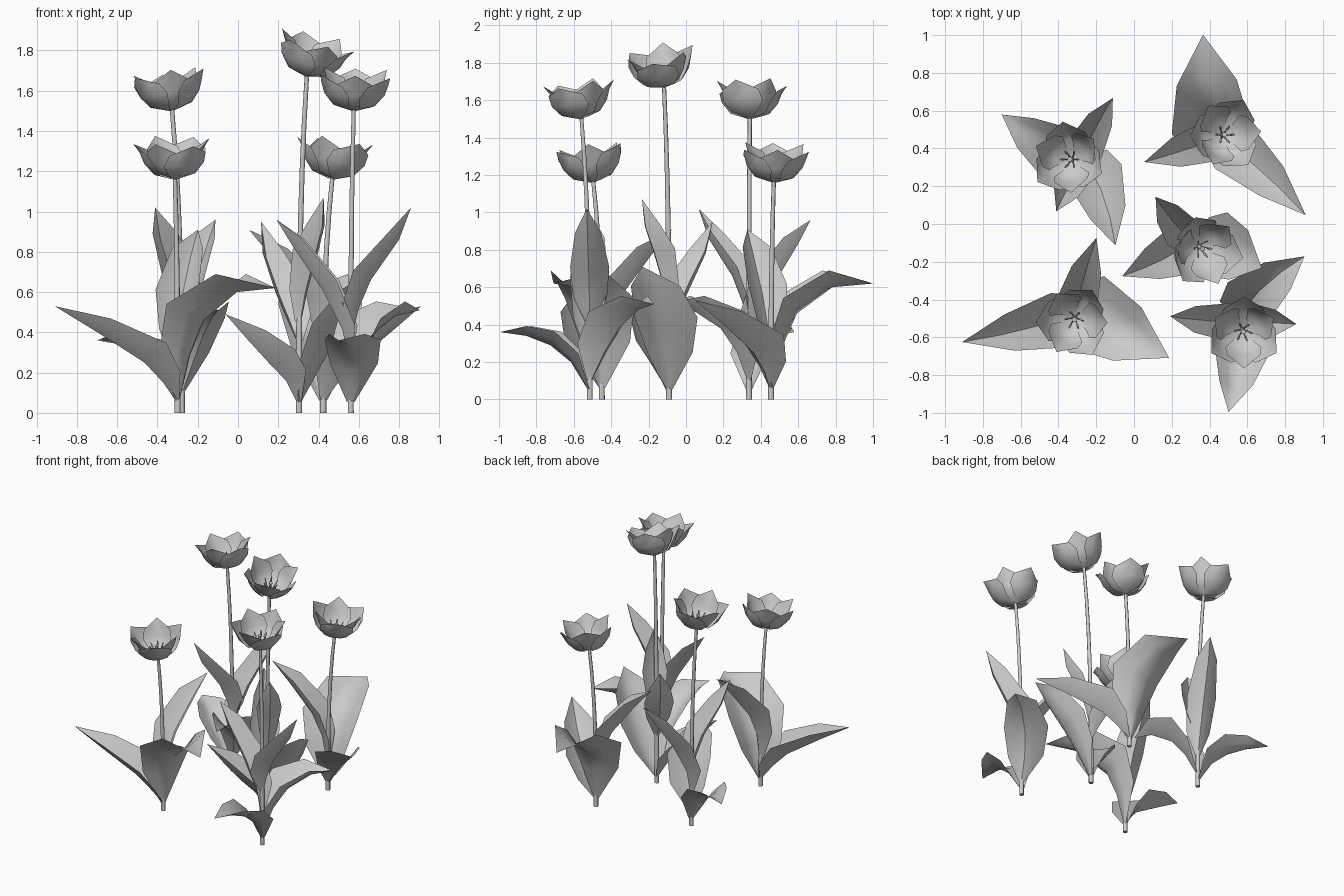
import bpy, bmesh
from math import sin, cos, radians, pi
from mathutils import Vector, Matrix

if "Cube" in bpy.data.objects:
    bpy.data.objects.remove(bpy.data.objects["Cube"], do_unlink=True)

grey = bpy.data.materials.new("plain_grey")
grey.use_nodes = True
grey.diffuse_color = (0.6, 0.6, 0.6, 1)
grey.node_tree.nodes["Principled BSDF"].inputs["Base Color"].default_value = (0.6, 0.6, 0.6, 1)

ACROSS = (-1, -.5, 0, .5, 1)


def finish(bm, name, matrix, angle=60):
    mesh = bpy.data.meshes.new(name)
    bm.normal_update()
    bm.to_mesh(mesh)
    bm.free()
    mesh.materials.append(grey)
    mesh.transform(matrix)
    ob = bpy.data.objects.new(name, mesh)
    bpy.context.collection.objects.link(ob)
    bpy.ops.object.select_all(action='DESELECT')
    ob.select_set(True)
    bpy.context.view_layer.objects.active = ob
    bpy.ops.object.shade_smooth_by_angle(angle=radians(angle))
    return ob


def skin(bm, rows, closed=False):
    """Bridge successive rows of points with quads."""
    vs = [[bm.verts.new(p) for p in row] for row in rows]
    n = len(rows[0])
    for a, b in zip(vs, vs[1:]):
        for i in range(n if closed else n - 1):
            j = (i + 1) % n
            bm.faces.new((a[i], a[j], b[j], b[i]))
    if closed:
        bm.faces.new(vs[0][::-1])
        bm.faces.new(vs[-1])
    bmesh.ops.remove_doubles(bm, verts=bm.verts, dist=1e-5)


def tube(bm, path, radii, sides):
    """Tube with horizontal rings along an upright path."""
    skin(bm, [[Vector(p) + Vector((r * cos(2 * pi * i / sides), r * sin(2 * pi * i / sides), 0))
               for i in range(sides)] for p, r in zip(path, radii)], True)


def leaf(name, matrix, azimuth, bow, fold, midrib, widths):
    """Trough-shaped blade: midrib of (reach, height), bowed sideways, edges lifted."""
    bm = bmesh.new()
    rows = []
    for i, (r, z) in enumerate(midrib):
        a, b = midrib[max(i - 1, 0)], midrib[min(i + 1, len(midrib) - 1)]
        t = Vector((b[0] - a[0], 0, b[1] - a[1])).normalized()
        lift = Vector((-t.z, 0, t.x)) * fold
        mid = Vector((r, bow * sin(pi * i / (len(midrib) - 1)), z))
        rows.append([mid + (lift * abs(f) ** 1.4 + Vector((0, f, 0))) * widths[i] for f in ACROSS])
    skin(bm, rows)
    finish(bm, name, matrix @ Matrix.Rotation(radians(azimuth), 4, 'Z'))


OUTER = [(.01, 0), (.105, .03), (.15, .085), (.17, .14), (.2, .185)]
INNER = [(.01, .005), (.09, .035), (.125, .09), (.145, .145), (.18, .2)]
SPREAD = [25, 46, 50, 38, 0]


def flower(matrix, turn):
    # two whorls of three petals
    for label, profile, shift in (("outer", OUTER, 0), ("inner", INNER, 60)):
        for k in range(3):
            bm = bmesh.new()
            rows = []
            for (r, z), s in zip(profile, SPREAD):
                angles = [radians(s * f) for f in ACROSS]
                rows.append([(r * cos(a), r * sin(a), z) for a in angles])
            skin(bm, rows)
            spin = Matrix.Rotation(radians(turn + shift + 120 * k), 4, 'Z')
            finish(bm, label + "_petal", matrix @ spin)
    # pistil and six stamens
    bm = bmesh.new()
    tube(bm, [(0, 0, 0), (0, 0, .07), (0, 0, .085)], [.012, .009, .014], 6)
    finish(bm, "pistil", matrix)
    for k in range(6):
        bm = bmesh.new()
        tube(bm, [(.01, 0, .01), (.03, 0, .05), (.036, 0, .06), (.05, 0, .095)],
             [.003, .003, .007, .004], 4)
        finish(bm, "stamen", matrix @ Matrix.Rotation(pi / 3 * k, 4, 'Z'))


def tulip(x, y, turn, kind):
    height, lean, tilt, petal_turn, leaves = kind
    base = Matrix.Translation((x, y, 0)) @ Matrix.Rotation(radians(turn), 4, 'Z')
    # stem bending gently towards the lean direction
    d = Vector((cos(radians(lean)), sin(radians(lean)), 0))
    steps = [i / 7 for i in range(8)]
    path = [d * .048 * t ** 2.8 + Vector((0, 0, (height + .01) * t)) for t in steps]
    bm = bmesh.new()
    tube(bm, path, [.016 - .005 * t for t in steps], 8)
    finish(bm, "stem", base)
    for shape in leaves:
        leaf("leaf", base, *shape)
    axis = Vector((-d.y, d.x, 0))
    top = Matrix.Translation(d * .048 + Vector((0, 0, height)))
    flower(base @ top @ Matrix.Rotation(radians(tilt), 4, axis), petal_turn)


# kinds: stem height, lean, head tilt, petal turn, leaves
short = (1.16, 18, 8, 64, [
    (96, .01, .6, [(.01, .06), (.06, .28), (.14, .46), (.33, .6), (.55, .62)], [.02, .15, .21, .16, 0]),
    (-40, .03, .8, [(.01, .06), (.08, .15), (.18, .25), (.42, .4), (.635, .53)], [.02, .1, .15, .1, 0]),
    (199, .01, .9, [(.01, .2), (.04, .4), (.11, .56), (.27, .77), (.39, .91)], [.02, .08, .11, .08, 0])])
medium = (1.5, 175, 8, 217, [
    (150, .03, .6, [(.01, .05), (.1, .2), (.21, .29), (.34, .34), (.485, .36)], [.02, .12, .14, .09, 0]),
    (-68, .04, .8, [(.01, .1), (.08, .25), (.18, .38), (.34, .48), (.485, .51)], [.02, .12, .15, .1, 0]),
    (63, .01, .9, [(.01, .25), (.04, .41), (.14, .61), (.29, .83), (.37, .96)], [.02, .08, .1, .07, 0]),
    (244, 0, .9, [(.01, .4), (.04, .52), (.1, .66), (.24, .86), (.3, 1.02)], [.02, .09, .105, .07, 0])])
tall = (1.67, -35, 17, -10, [
    (129, .01, .9, [(.01, .35), (.06, .45), (.14, .58), (.25, .77), (.3, .95)], [.02, .08, .1, .07, 0]),
    (207, .02, .8, [(.01, .05), (.08, .16), (.17, .24), (.29, .36), (.41, .49)], [.02, .1, .13, .09, 0]),
    (-21, .03, .5, [(.01, .05), (.1, .22), (.2, .39), (.32, .57), (.4, .71)], [.02, .13, .18, .14, 0]),
    (-50, .01, .9, [(.01, .45), (.04, .6), (.11, .78), (.17, .92), (.19, 1.07)], [.02, .06, .085, .06, 0])])

for spot in ((.423, .455, 0, short), (-.3, -.45, -124, short),
             (-.28, .337, 0, medium), (.56, -.514, 113, medium),
             (.303, -.09, 0, tall)):
    tulip(*spot)
